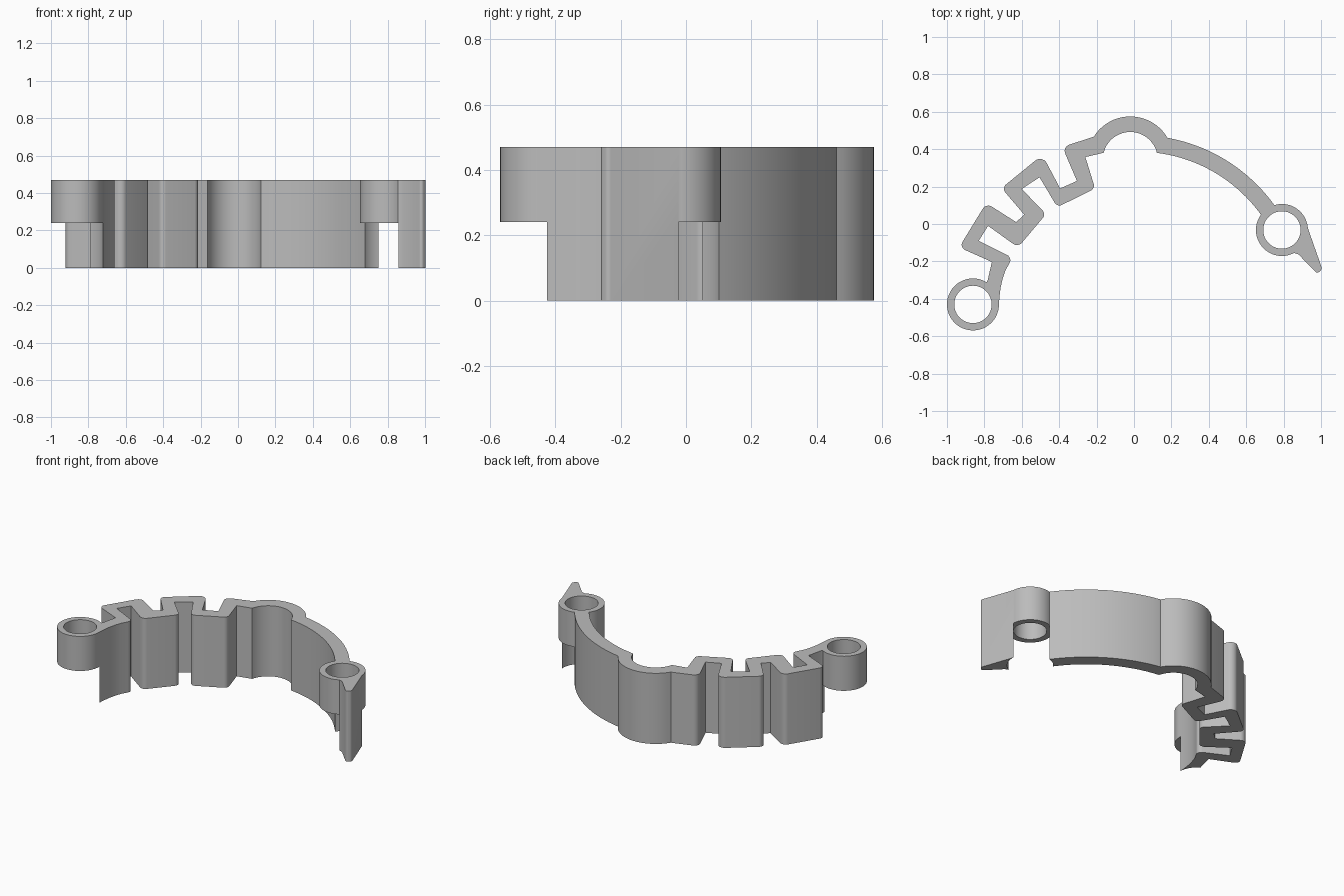
import bpy, bmesh, math
from mathutils import Vector

if "Cube" in bpy.data.objects:
    bpy.data.objects.remove(bpy.data.objects["Cube"])

H, STEP = 0.47, 0.24              # full height, underside of the rings
R_OUT, R_IN = 0.139, 0.10         # ring radii
RINGS = [(-0.861, -0.43), (0.791, -0.032)]

grey = bpy.data.materials.new("mid grey")
grey.diffuse_color = (0.5, 0.5, 0.5, 1)
grey.use_nodes = True
grey.node_tree.nodes["Principled BSDF"].inputs["Base Color"].default_value = grey.diffuse_color


def arc(cx, cy, r, a0, a1, n):
    """Points along an arc, angles in degrees."""
    out = []
    for i in range(n + 1):
        a = math.radians(a0 + (a1 - a0) * i / n)
        out.append((cx + r * math.cos(a), cy + r * math.sin(a)))
    return out


def rounded(points, n=6):
    """Fillet every point given as (x, y, radius)."""
    out = []
    for i, p in enumerate(points):
        if len(p) == 2:
            out.append(p)
            continue
        c = Vector(p[:2])
        u = (Vector(points[i - 1][:2]) - c).normalized()
        v = (Vector(points[(i + 1) % len(points)][:2]) - c).normalized()
        half = u.angle(v) / 2
        mid = c + (u + v).normalized() * p[2] / math.sin(half)
        t = p[2] / math.tan(half)
        s, e = c + u * t - mid, c + v * t - mid
        for k in range(n + 1):
            d = s.lerp(e, k / n).normalized() * p[2] + mid
            out.append((d.x, d.y))
    return out


def prism(name, points, z0, z1):
    """Extrude a closed outline from z0 to z1."""
    bm = bmesh.new()
    face = bm.faces.new([bm.verts.new((x, y, z0)) for x, y in points])
    ext = bmesh.ops.extrude_face_region(bm, geom=[face])
    top = [g for g in ext["geom"] if isinstance(g, bmesh.types.BMVert)]
    bmesh.ops.translate(bm, verts=top, vec=(0, 0, z1 - z0))
    bmesh.ops.recalc_face_normals(bm, faces=bm.faces)
    mesh = bpy.data.meshes.new(name)
    bm.to_mesh(mesh)
    bm.free()
    mesh.materials.append(grey)
    ob = bpy.data.objects.new(name, mesh)
    bpy.context.collection.objects.link(ob)
    return ob


def combine(target, tool, op):
    """Apply a boolean and drop the tool object."""
    tool.hide_render = True
    mod = target.modifiers.new("bool", "BOOLEAN")
    mod.operation, mod.solver, mod.object = op, "EXACT", tool
    bpy.context.view_layer.objects.active = target
    bpy.ops.object.modifier_apply(modifier=mod.name)
    bpy.data.objects.remove(tool, do_unlink=True)


def disc(center, r):
    return arc(*center, r, 0, 352.5, 47)


# Band outline: outer zigzag, dome, long arc, then back along the inside
outline = [(-0.80, -0.33), (-0.782, -0.30), (-0.76, -0.203),
           (-0.935, -0.125, 0.03), (-0.79, 0.112, 0.035),
           (-0.63, 0.01), (-0.587, 0.05),
           (-0.708, 0.192, 0.03), (-0.49, 0.37, 0.04),
           (-0.395, 0.19), (-0.305, 0.23), (-0.383, 0.412, 0.035)]
outline += arc(-0.02, 0.345, 0.23, 148, 30, 20)
outline += arc(0.02, -0.425, 0.90, 79.2, 33, 20)
outline += arc(0.02, -0.425, 0.812, 32, 82.6, 20)
outline += arc(-0.02, 0.345, 0.147, 14, 166, 18)
outline += [(-0.26, 0.358), (-0.208, 0.19, 0.03), (-0.41, 0.09, 0.03),
            (-0.505, 0.25), (-0.60, 0.187),
            (-0.47, 0.053, 0.03), (-0.62, -0.125, 0.035),
            (-0.78, -0.01), (-0.83, -0.09), (-0.65, -0.18, 0.03),
            (-0.688, -0.25), (-0.703, -0.295), (-0.713, -0.34),
            (-0.719, -0.385), (-0.722, -0.43), (-0.80, -0.43)]
clip = prism("spring_arm", rounded(outline), 0, H)

# Pointed tail beyond the right ring
tail = [(0.82, -0.03), (0.926, -0.012), (1.006, -0.24, 0.018),
        (0.98, -0.266, 0.015), (0.88, -0.163), (0.862, -0.157), (0.845, -0.15)]
combine(clip, prism("tail", rounded(tail), 0, H), "UNION")

# Rings: add the boss, clear the space below it, bore the hole
for c in RINGS:
    combine(clip, prism("ring", disc(c, R_OUT), 0, H), "UNION")
    combine(clip, prism("clearance", disc(c, R_OUT + 0.0006), -0.1, STEP), "DIFFERENCE")
    combine(clip, prism("bore", disc(c, R_IN), -0.1, H + 0.1), "DIFFERENCE")

# Smooth curved walls, keep the corners sharp
bpy.ops.object.select_all(action="DESELECT")
clip.select_set(True)
bpy.context.view_layer.objects.active = clip
bpy.ops.object.shade_smooth_by_angle(angle=math.radians(30))
